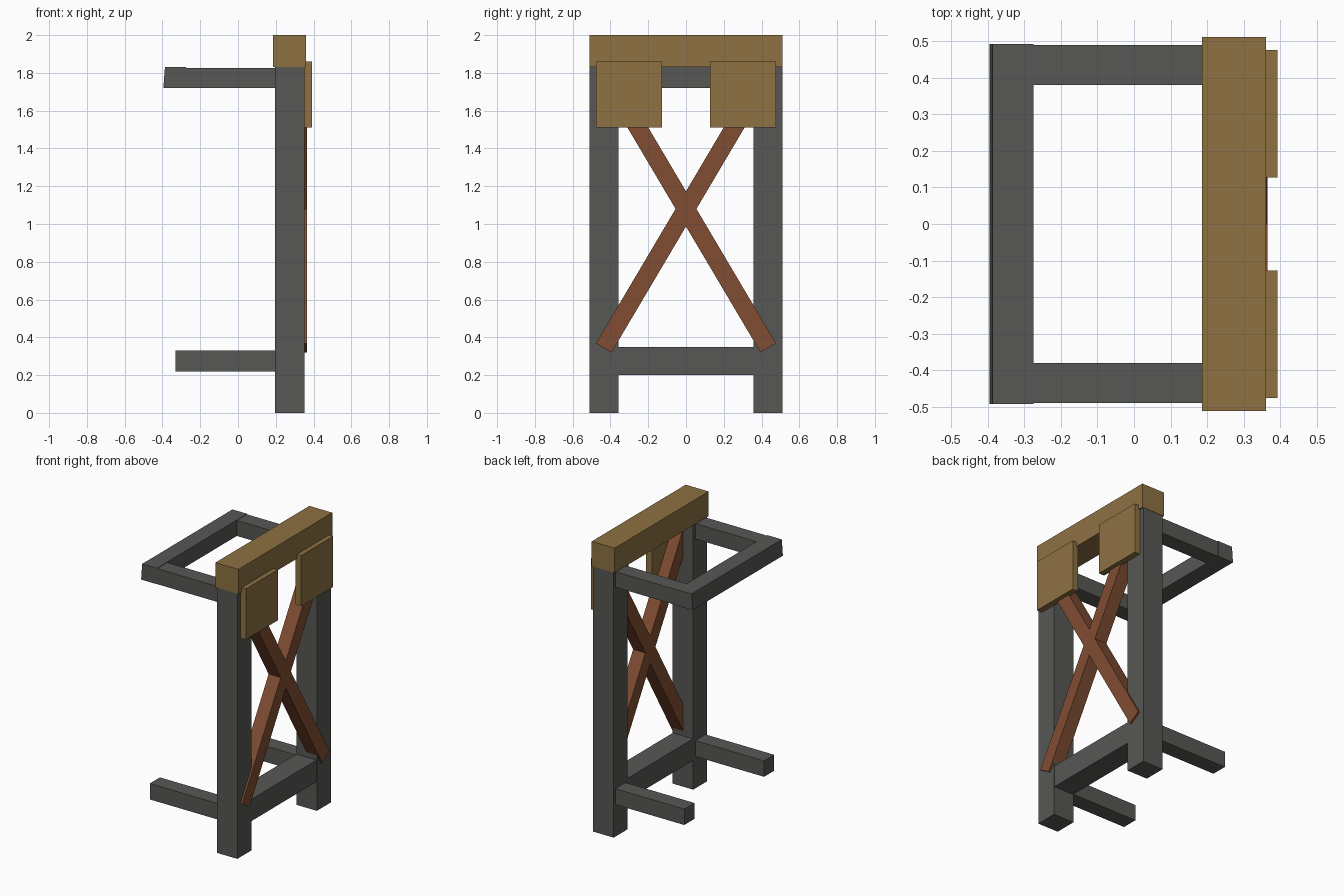
import bpy, bmesh, math
from mathutils import Matrix, Vector

if "Cube" in bpy.data.objects:
    bpy.data.objects.remove(bpy.data.objects["Cube"])


def material(name, rgb):
    m = bpy.data.materials.new(name)
    m.diffuse_color = (*rgb, 1)
    m.use_nodes = True
    m.node_tree.nodes["Principled BSDF"].inputs["Base Color"].default_value = m.diffuse_color
    return m


IRON = material("dark_grey", (0.095, 0.095, 0.09))
WOOD = material("tan_wood", (0.27, 0.165, 0.055))
RUST = material("red_wood", (0.22, 0.075, 0.033))


def box(name, x, y, z, mat, tilt=0.0, lean=0.0):
    """Box from (min, max) ranges; tilt turns it about x, lean shifts its low -x edge."""
    lo, hi = Vector((x[0], y[0], z[0])), Vector((x[1], y[1], z[1]))
    size = hi - lo
    bm = bmesh.new()
    bmesh.ops.create_cube(bm, size=1, matrix=Matrix.Diagonal((*size, 1)))
    for v in bm.verts:
        if v.co.x < 0 and v.co.z < 0:
            v.co.x -= lean
    bmesh.ops.rotate(bm, verts=bm.verts, matrix=Matrix.Rotation(tilt, 3, 'X'))
    bmesh.ops.translate(bm, verts=bm.verts, vec=(lo + hi) / 2)
    me = bpy.data.meshes.new(name)
    bm.to_mesh(me)
    bm.free()
    me.materials.append(mat)
    ob = bpy.data.objects.new(name, me)
    bpy.context.collection.objects.link(ob)
    return ob


# Parts that repeat on both sides
for side, s in (("left", -1), ("right", 1)):
    def span(a, b):
        return tuple(sorted((s * a, s * b)))

    box(f"{side}_post", (0.195, 0.352), span(0.357, 0.51), (0, 1.835), IRON)
    box(f"{side}_upper_arm", (-0.30, 0.20), span(0.38, 0.49), (1.72, 1.827), IRON)
    box(f"{side}_lower_arm", (-0.33, 0.20), span(0.38, 0.49), (0.22, 0.33), IRON)
    box(f"{side}_plate", (0.35, 0.393), span(0.127, 0.476), (1.51, 1.86), WOOD)
    # Diagonal braces crossing at z = 1.08
    box(f"{side}_cross_brace", (0.272, 0.365), (-0.0475, 0.0475), (0.225, 1.935),
        RUST, tilt=s * math.atan2(0.435, 0.735))

# Single cross members
box("top_beam", (0.186, 0.361), (-0.512, 0.512), (1.83, 2.0), WOOD)
box("lower_rail", (0.197, 0.35), (-0.37, 0.37), (0.20, 0.35), IRON)
box("rear_rail", (-0.387, -0.275), (-0.492, 0.492), (1.72, 1.83), IRON, lean=0.008)
